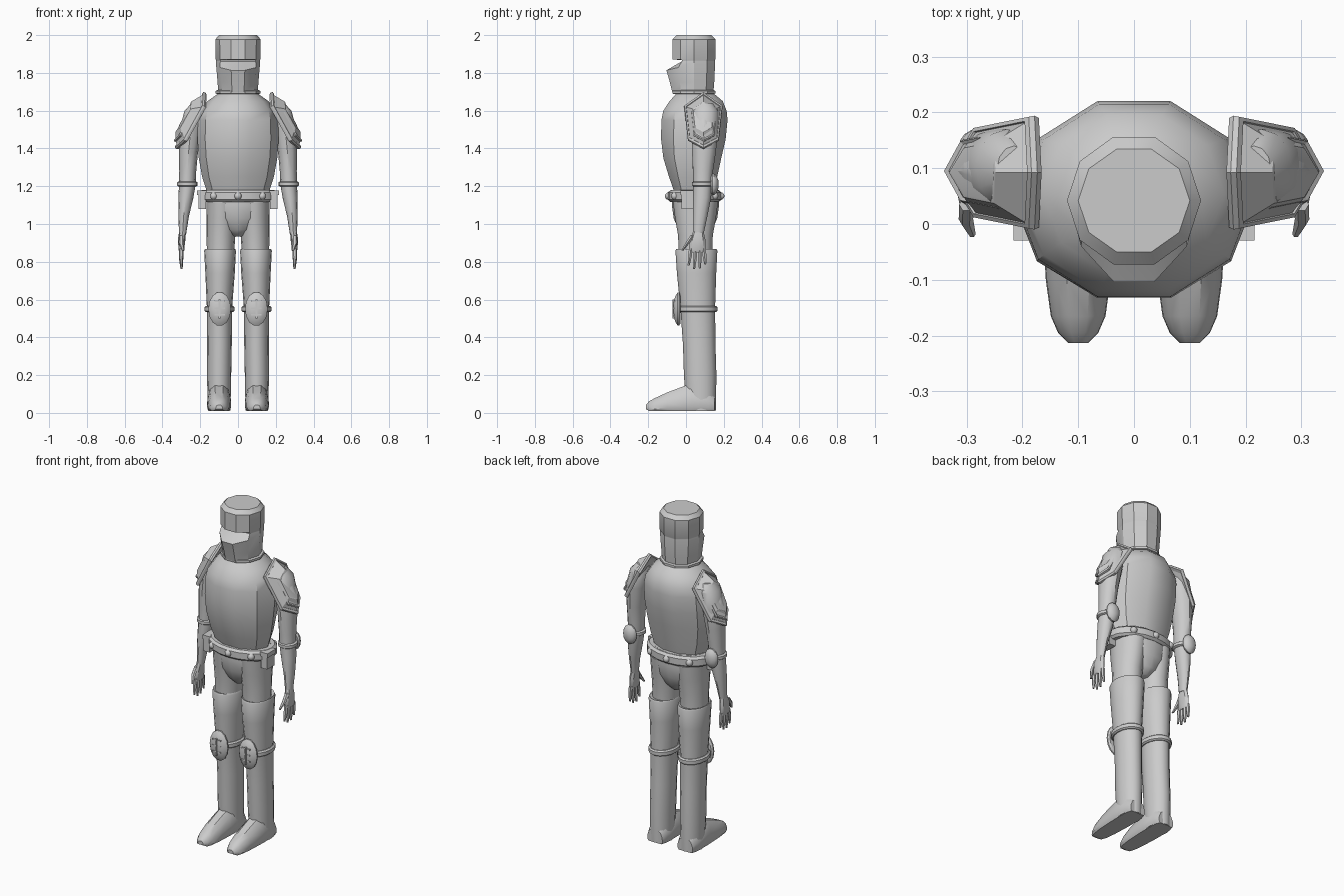
import bpy, bmesh, math
from mathutils import Vector

if "Cube" in bpy.data.objects:
    bpy.data.objects.remove(bpy.data.objects["Cube"])

steel = bpy.data.materials.new("plain_grey")
steel.diffuse_color = (0.6, 0.6, 0.6, 1)
steel.use_nodes = True
steel.node_tree.nodes["Principled BSDF"].inputs["Base Color"].default_value = steel.diffuse_color


def finish(name, bm, mirror=False, angle=35):
    bmesh.ops.recalc_face_normals(bm, faces=bm.faces)
    me = bpy.data.meshes.new(name)
    bm.to_mesh(me)
    bm.free()
    me.materials.append(steel)
    for p in me.polygons:
        p.use_smooth = True
    me.set_sharp_from_angle(angle=math.radians(angle))
    ob = bpy.data.objects.new(name, me)
    bpy.context.collection.objects.link(ob)
    if mirror:
        ob.modifiers.new("mirror", 'MIRROR').use_mirror_merge = False
    return ob


def add_skin(bm, rings, loop=False):
    vs = [[bm.verts.new(p) for p in r] for r in rings]
    n = len(vs[0])
    pairs = list(zip(vs, vs[1:])) + ([(vs[-1], vs[0])] if loop else [])
    for a, b in pairs:
        for i in range(n):
            j = (i + 1) % n
            bm.faces.new((a[i], a[j], b[j], b[i]))
    if not loop:
        bm.faces.new(vs[0])
        bm.faces.new(vs[-1])


def skin(name, rings, mirror=False, loop=False, angle=35):
    bm = bmesh.new()
    add_skin(bm, rings, loop)
    return finish(name, bm, mirror, angle)


def ring(cx, cy, z, rx, ry, n=10):
    return [Vector((cx + rx * math.cos(2 * math.pi * i / n),
                    cy + ry * math.sin(2 * math.pi * i / n), z)) for i in range(n)]


def band(name, cx, cy, z, rx, ry, t, h, mirror=False, n=16):
    # flat strap with chamfered outer edges
    prof = [(-t, -h), (-t / 3, -h), (0, -h * .6), (0, h * .6), (-t / 3, h), (-t, h)]
    return skin(name, [ring(cx, cy, z + b, rx + a, ry + a, n) for a, b in prof], mirror, True)


# --- torso: (z, half width, front y, back y)
body = [(1.165, .163, -.06, .145), (1.25, .19, -.09, .165), (1.35, .208, -.12, .187),
        (1.45, .215, -.132, .21), (1.55, .212, -.13, .22), (1.60, .2, -.12, .215),
        (1.65, .162, -.087, .195), (1.68, .12, -.06, .16), (1.70, .092, -.045, .135)]
skin("breastplate", [ring(0, (f + b) / 2, z, w, (b - f) / 1.902) for z, w, f, b in body])
skin("neck", [ring(0, .045, 1.66, .09, .09), ring(0, .042, 1.74, .085, .085)])
band("neck_ring", 0, .042, 1.698, .118, .12, .03, .011, n=10)

# --- helmet with an open visor slot at the front
helmet = []
def helm(z, rx, ry, cy=.042, jaw=0, drop=0, cut=None):
    r = ring(0, cy, z, rx, ry)
    for p in r:
        f = max(0, (cy - p.y) / ry)
        p.z -= drop * f
        p.y -= jaw * f * f
        if cut is not None:
            p.y = max(p.y, cut)
    helmet.append(r)
helm(1.695, .105, .108, jaw=.012)
helm(1.75, .108, .113, jaw=.022)
helm(1.852, .117, .118, jaw=.037, drop=.04)
helm(1.861, .116, .117, cut=-.022)
helm(1.867, .116, .117, cut=-.022)
helm(1.872, .118, .12)
helm(1.978, .12, .12)
helm(2.0, .1, .097)
skin("helmet", helmet, angle=30)

# --- hips and thighs
skin("hips", [ring(0, .05, z, w, d, 16) for z, w, d in
              [(1.18, .165, .12), (1.1, .168, .125), (1.03, .15, .115), (.97, .09, .09), (.935, .03, .06)]], angle=50)
skin("thighs", [ring(x, .05, z, w, d, 16) for x, z, w, d in
                [(.085, 1.12, .083, .12), (.087, 1.03, .08, .108), (.09, .94, .076, .092), (.093, .84, .072, .088)]], True)

# --- belt, studs and pouches
band("belt", 0, .046, 1.148, .205, .142, .04, .031, n=20)
bm = bmesh.new()
for a in (-130, -90, -50, 50, 90, 130):
    c, s = math.cos(math.radians(a)), math.sin(math.radians(a))
    g = bmesh.ops.create_uvsphere(bm, u_segments=10, v_segments=6, radius=.02)
    bmesh.ops.translate(bm, verts=g['verts'], vec=(.2 * c, .046 + .138 * s, 1.148))
finish("belt_studs", bm)


def box(name, c, d):
    bm = bmesh.new()
    bmesh.ops.create_cube(bm, size=1)
    for v in bm.verts:
        v.co = Vector(c) + Vector([a * b for a, b in zip(v.co, d)])
    return finish(name, bm, True)

box("pouches", (.19, .01, 1.12), (.04, .07, .08))
box("pouch_flaps", (.191, .01, 1.165), (.05, .08, .025))

# --- boots: shaft and foot
shaft = [(.098, .05, .015, .064, .09), (.1, .075, .2, .064, .086), (.098, .07, .36, .065, .086),
         (.098, .062, .56, .067, .092), (.095, .056, .74, .078, .104),
         (.095, .055, .858, .084, .111), (.095, .055, .868, .08, .106), (.095, .055, .862, .074, .09)]
shaft[0] = (.1, .08, .012, .06, .078)
skin("boot_shafts", [ring(x, y, z, w, d, 16) for x, y, z, w, d in shaft], True)
foot = []
for y, w, h in [(.152, .05, .09), (.12, .062, .13), (.03, .064, .155), (-.01, .063, .142),
                (-.1, .058, .108), (-.165, .049, .078), (-.195, .036, .062), (-.213, .018, .042)]:
    sole = .01 if y > -.2 else .02
    prof = [(-.85, 0), (.85, 0), (1, .15), (.97, .45), (.75, .8), (.35, 1), (-.35, 1), (-.75, .8), (-.97, .45), (-1, .15)]
    foot.append([Vector((.1 + w * a, y, sole + (h - sole) * b)) for a, b in prof])
skin("boot_feet", foot, True)

# --- strapped discs on the knees and elbows
def disc(name, c, rx, rz, out, n=14):
    layers = [(.85, -.012), (1, -.004), (1, .004), (.8, .016), (.4, .026)]
    return skin(name, [[Vector((c[0] + rx * k * math.cos(2 * math.pi * i / n), c[1] + out * h,
                                c[2] + rz * k * math.sin(2 * math.pi * i / n))) for i in range(n)]
                       for k, h in layers], True)

band("knee_straps", .098, .062, .55, .08, .104, .025, .017, True)
disc("knee_plates", (.097, -.04, .55), .06, .09, -1)
box("knee_ridges", (.097, -.06, .55), (.01, .025, .10))
for z in (.52, .555, .59):
    box("knee_bars", (.097, -.057, z), (.055, .02, .008))
band("elbow_straps", .268, .088, 1.212, .054, .056, .025, .014, True)
disc("elbow_plates", (.27, .145, 1.21), .042, .058, 1)

# --- arms: (x, y, z, half width, half depth)
arm = [(.215, .1, 1.64, .03, .04), (.228, .1, 1.6, .055, .07), (.25, .1, 1.5, .06, .07),
       (.262, .095, 1.38, .05, .063), (.266, .09, 1.28, .045, .053), (.268, .088, 1.21, .044, .05),
       (.276, .085, 1.14, .04, .048), (.288, .075, 1.04, .028, .038), (.293, .066, .95, .019, .028)]
skin("arms", [ring(*a, 12) for a in arm], True)

# --- hands with four fingers and a thumb
bm = bmesh.new()
add_skin(bm, [ring(*a, 8) for a in [(.293, .066, .965, .018, .026), (.298, .062, .92, .02, .04),
                                    (.3, .06, .865, .015, .045), (.3, .06, .85, .01, .042)]])
def digit(y0, z0, y1, z1, r, x1=.299):
    ym, zm = (y0 + y1) / 2, (z0 + z1) / 2
    add_skin(bm, [ring(.3, y0, z0, r, r, 6), ring(.301, ym, zm, r, r, 6), ring(x1, y1, z1, r * .5, r * .5, 6)])
for y0, y1, z1 in [(.026, .014, .78), (.05, .043, .762), (.073, .073, .765), (.095, .102, .785)]:
    digit(y0, .87, y1, z1, .0115)
digit(.035, .94, -.018, .86, .013, .29)
finish("hands", bm, True)

# --- shoulder plates: stepped six-sided shells tilted outward
def shell(name, centre, scale, layers, bend):
    down, out = Vector((.46, 0, -.89)), Vector((.89, 0, .46))
    hexa = [(0, -.165), (.1, -.1), (.08, .105), (0, .165), (-.08, .105), (-.1, -.1)]
    rings = []
    for k, h in layers:
        rings.append([Vector(centre) + Vector((0, 1, 0)) * y * k * scale + down * u * k * scale
                      + out * (h - bend * abs(y) / .1 * k) for y, u in hexa])
    return skin(name, rings, True, angle=20)

shell("shoulder_plates", (.247, .092, 1.545), 1,
      [(.85, -.005), (.98, -.008), (1.02, .004), (1, .014), (.92, .016), (.9, .012), (.55, .048), (.5, .048)], .028)
shell("shoulder_bosses", (.277, .095, 1.535), .7,
      [(.95, -.005), (1, .008), (.94, .015), (.85, .011), (.5, .022), (.1, .026)], .016)
